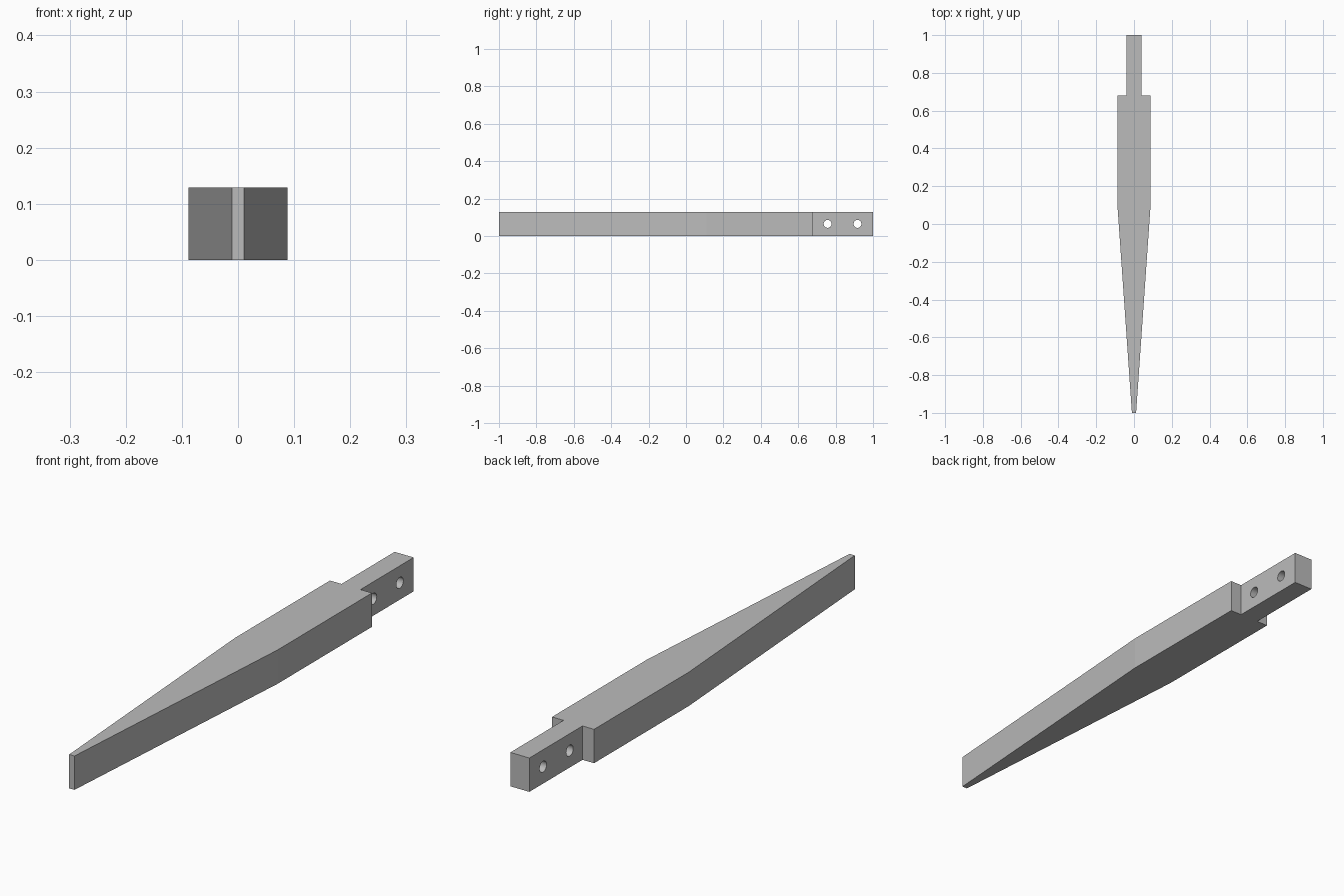
import bpy
import bmesh
import math

cube = bpy.data.objects.get("Cube")
if cube:
    bpy.data.objects.remove(cube, do_unlink=True)

HEIGHT = 0.129
HOLE_RADIUS = 0.021

# Material
grey = bpy.data.materials.new("plain grey")
grey.use_nodes = True
colour = (0.5, 0.5, 0.5, 1)
grey.diffuse_color = colour
grey.node_tree.nodes["Principled BSDF"].inputs["Base Color"].default_value = colour

# Tapered blade with a narrower tang: half outline, mirrored and extruded
half = [(0.011, -1), (0.0885, 0.11), (0.0885, 0.68), (0.04, 0.68), (0.04, 1)]
outline = half + [(-x, y) for x, y in reversed(half)]
bm = bmesh.new()
base = bm.faces.new([bm.verts.new((x, y, 0)) for x, y in outline])
top = bmesh.ops.extrude_face_region(bm, geom=[base])["geom"]
bmesh.ops.translate(bm, vec=(0, 0, HEIGHT),
                    verts=[v for v in top if isinstance(v, bmesh.types.BMVert)])
bmesh.ops.recalc_face_normals(bm, faces=bm.faces)
mesh = bpy.data.meshes.new("tapered_bar")
bm.to_mesh(mesh)
bm.free()
mesh.materials.append(grey)
bar = bpy.data.objects.new("tapered_bar", mesh)
bpy.context.collection.objects.link(bar)

# Two cross holes through the tang
for i, y in enumerate((0.757, 0.917)):
    bpy.ops.mesh.primitive_cylinder_add(vertices=32, radius=HOLE_RADIUS, depth=0.3,
                                        location=(0, y, HEIGHT / 2),
                                        rotation=(0, math.pi / 2, 0))
    cutter = bpy.context.object
    cutter.name = f"hole_cutter_{i + 1}"
    cutter.hide_render = True
    cutter.data.materials.append(grey)
    cut = bar.modifiers.new("tang hole", "BOOLEAN")
    cut.operation = "DIFFERENCE"
    cut.solver = "EXACT"
    cut.object = cutter
    bpy.ops.object.select_all(action="DESELECT")
    bpy.context.view_layer.objects.active = bar
    bar.select_set(True)
    bpy.ops.object.modifier_apply(modifier=cut.name)
    bpy.data.objects.remove(cutter, do_unlink=True)

# Smooth hole walls, crisp bar edges
bpy.ops.object.shade_smooth_by_angle(angle=math.radians(20))
for poly in bar.data.polygons:
    n = poly.normal
    poly.use_smooth = abs(n.x) < 0.01 and poly.area < 0.001
